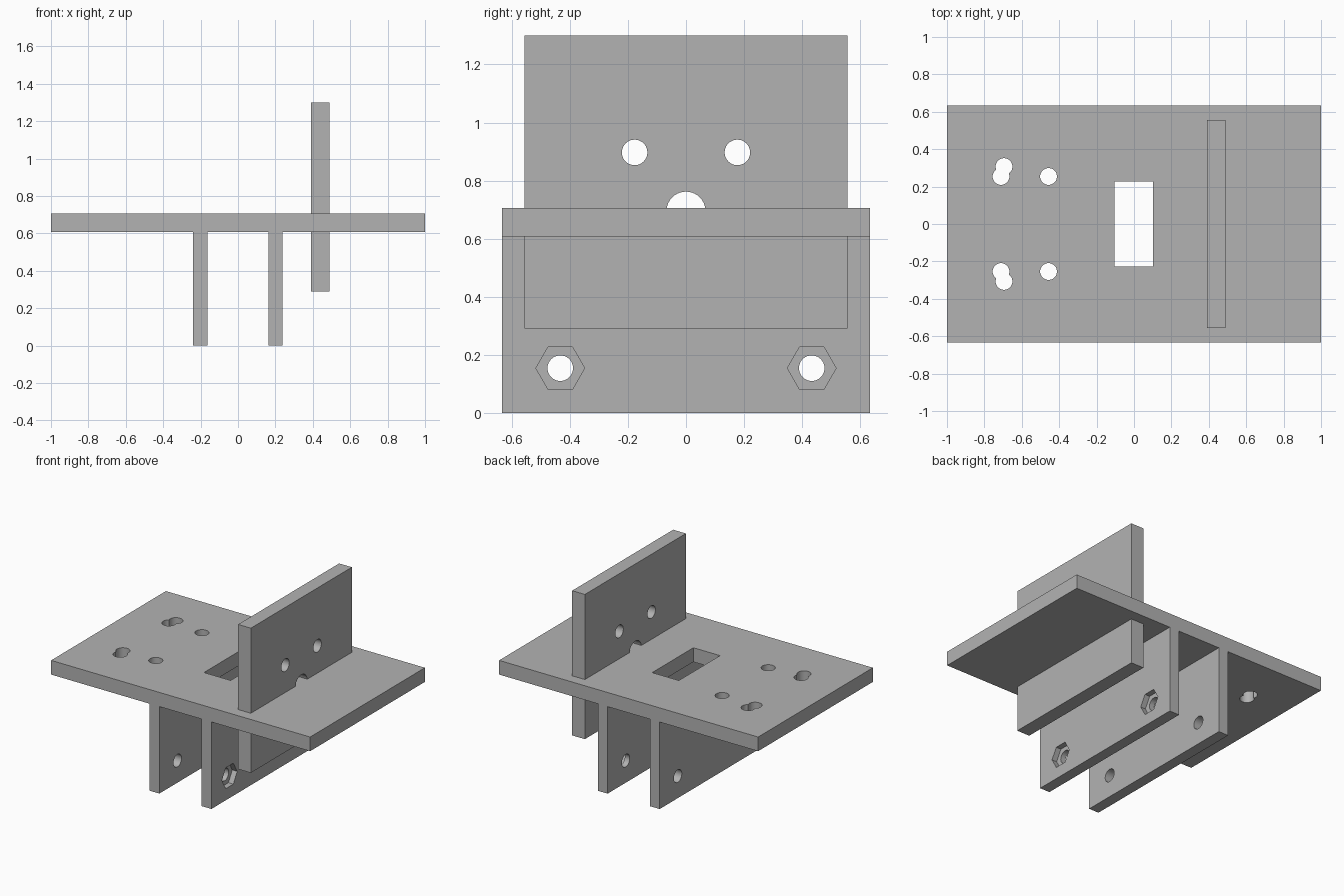
import bpy
import math

cube = bpy.data.objects.get("Cube")
if cube:
    bpy.data.objects.remove(cube, do_unlink=True)

grey = bpy.data.materials.new("plain_grey")
grey.use_nodes = True
grey.diffuse_color = (0.45, 0.45, 0.45, 1)
grey.node_tree.nodes["Principled BSDF"].inputs["Base Color"].default_value = grey.diffuse_color


def box(name, x, y, z):
    """Box from (min, max) pairs on each axis."""
    centre = [(a + b) / 2 for a, b in (x, y, z)]
    bpy.ops.mesh.primitive_cube_add(size=1, location=centre)
    ob = bpy.context.object
    ob.name = name
    ob.scale = [b - a for a, b in (x, y, z)]
    bpy.ops.object.transform_apply(location=False, rotation=False, scale=True)
    ob.data.materials.append(grey)
    return ob


def cut(ob, cutter):
    """Subtract the cutter from the part, then discard it."""
    cutter.hide_render = True
    mod = ob.modifiers.new("cut", 'BOOLEAN')
    mod.operation = 'DIFFERENCE'
    mod.solver = 'EXACT'
    mod.object = cutter
    bpy.ops.object.select_all(action='DESELECT')
    bpy.context.view_layer.objects.active = ob
    ob.select_set(True)
    bpy.ops.object.modifier_apply(modifier=mod.name)
    bpy.data.objects.remove(cutter, do_unlink=True)


def drill(ob, centre, radius, depth=0.3, along_x=False, sides=40):
    bpy.ops.mesh.primitive_cylinder_add(
        vertices=sides, radius=radius, depth=depth, location=centre,
        rotation=(0, math.pi / 2 if along_x else 0, 0))
    cutter = bpy.context.object
    cutter.data.materials.append(grey)
    cut(ob, cutter)


HALF_W = 0.633
BASE, TOP = 0.607, 0.706
HOLE = 0.044

# Horizontal plate with window, screw holes and paired keyholes
plate = box("top_plate", (-1, 1), (-HALF_W, HALF_W), (BASE, TOP))
cut(plate, box("window_cutter", (-0.104, 0.102), (-0.227, 0.227), (0.5, 0.8)))
for side in (-1, 1):
    for x, y in ((-0.457, 0.254), (-0.711, 0.254), (-0.695, 0.307)):
        drill(plate, (x, side * y, 0.65), 0.045)

# Two hanging flanges with bolt holes
right_flange = box("right_flange", (-0.24, -0.164), (-HALF_W, HALF_W), (0, BASE))
left_flange = box("left_flange", (0.162, 0.238), (-HALF_W, HALF_W), (0, BASE))
for side in (-1, 1):
    y = side * 0.433
    for flange in (right_flange, left_flange):
        drill(flange, (flange.location.x, y, 0.154), HOLE, along_x=True)
    # Hexagonal nut pocket on the outer face
    drill(left_flange, (0.238, y, 0.154), 0.084, depth=0.076, along_x=True, sides=6)

# Upright board passing through the plate
board = box("upright_board", (0.391, 0.489), (-0.557, 0.557), (0.29, 1.3))
for side in (-1, 1):
    drill(board, (0.44, side * 0.177, 0.897), HOLE, along_x=True)
drill(board, (0.44, 0, 0.695), 0.067, along_x=True)

# Smooth bores, crisp edges
for ob in (plate, right_flange, left_flange, board):
    bpy.ops.object.select_all(action='DESELECT')
    ob.select_set(True)
    bpy.context.view_layer.objects.active = ob
    bpy.ops.object.shade_smooth_by_angle(angle=math.radians(30))
